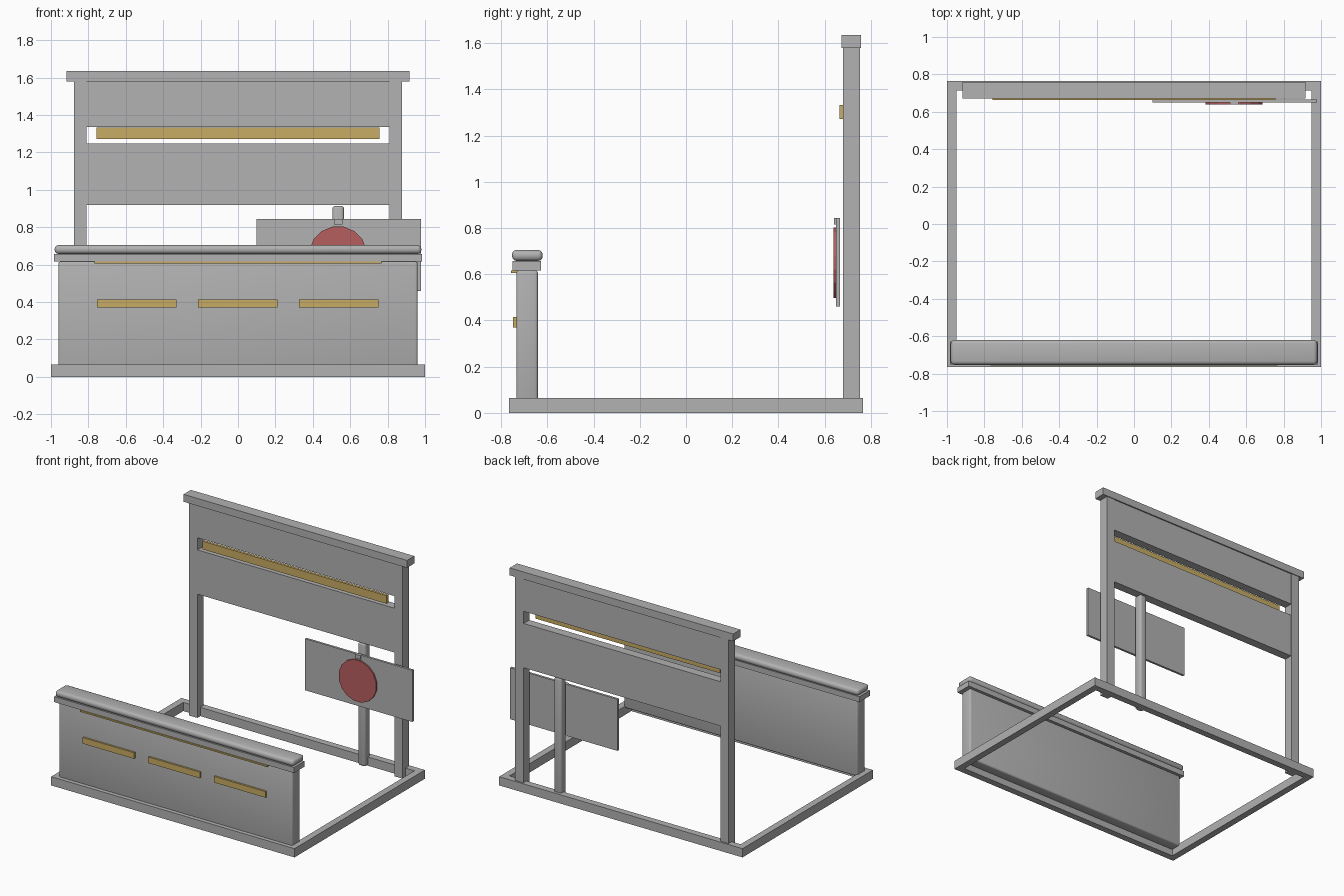
import bpy, math

if "Cube" in bpy.data.objects:
    bpy.data.objects.remove(bpy.data.objects["Cube"])


def material(name, rgb):
    m = bpy.data.materials.new(name)
    m.diffuse_color = (*rgb, 1)
    m.use_nodes = True
    m.node_tree.nodes["Principled BSDF"].inputs["Base Color"].default_value = m.diffuse_color
    return m


GREY = material("grey", (0.445, 0.445, 0.445))
YELLOW = material("yellow", (0.578, 0.413, 0.127))
RED = material("red", (0.468, 0.112, 0.112))


def box(name, x, y, z, mat=GREY, bevel=0, segments=3):
    """Box from (min, max) ranges, with optional rounded edges."""
    bpy.ops.mesh.primitive_cube_add(
        size=1, location=[(a + b) / 2 for a, b in (x, y, z)])
    o = bpy.context.object
    o.name = name
    o.scale = [b - a for a, b in (x, y, z)]
    bpy.ops.object.transform_apply(location=False, rotation=False, scale=True)
    o.data.materials.append(mat)
    if bevel:
        mod = o.modifiers.new("round", 'BEVEL')
        mod.width, mod.segments = bevel, segments
        bpy.ops.object.modifier_apply(modifier="round")
        bpy.ops.object.shade_smooth_by_angle(angle=math.radians(40))
    return o


# Floor frame
box("front_rail", (-1, 1), (-0.765, -0.715), (0, 0.065))
box("back_rail", (-1, 1), (0.715, 0.765), (0, 0.065))
for side, s in (("left", -1), ("right", 1)):
    box(side + "_rail", sorted((s * 0.95, s)), (-0.715, 0.715), (0, 0.065))
    # Back posts
    box(side + "_back_post", sorted((s * 0.81, s * 0.877)),
        (0.68, 0.752), (0, 1.58))

# Back wall: cap, two panels and the bar across the gap
box("top_cap", (-0.918, 0.918), (0.672, 0.758), (1.58, 1.635))
box("upper_panel", (-0.81, 0.81), (0.682, 0.748), (1.337, 1.58))
box("lower_panel", (-0.81, 0.81), (0.682, 0.748), (0.918, 1.247))
box("light_bar", (-0.757, 0.757), (0.664, 0.684), (1.273, 1.333), YELLOW)

# Counter with ledge and padded top
box("counter_body", (-0.96, 0.96), (-0.734, -0.641), (0.05, 0.617), bevel=0.012)
box("counter_ledge", (-0.985, 0.985), (-0.75, -0.627), (0.617, 0.658))
box("counter_top", (-0.98, 0.98), (-0.753, -0.62), (0.658, 0.705), bevel=0.02)
box("ledge_strip", (-0.767, 0.767), (-0.757, -0.732), (0.606, 0.617), YELLOW)
for i, cx in enumerate((-0.542, -0.002, 0.538)):
    box(f"counter_plate_{i + 1}", (cx - 0.212, cx + 0.212),
        (-0.748, -0.733), (0.37, 0.415), YELLOW)

# Sign board on a rounded pole
box("sign_pole", (0.505, 0.567), (0.682, 0.744), (0, 0.915), bevel=0.016)
box("sign_board", (0.098, 0.978), (0.649, 0.666), (0.46, 0.843))
box("sign_clip", (0.513, 0.558), (0.64, 0.65), (0.815, 0.843))
bpy.ops.mesh.primitive_cylinder_add(
    vertices=16, radius=0.156, depth=0.012, location=(0.535, 0.644, 0.65),
    rotation=(math.pi / 2, 0, 0))
disc = bpy.context.object
disc.name = "sign_disc"
# Turn by half a side so the disc has a flat top edge
disc.rotation_euler = (math.pi / 2, math.pi / 16, 0)
disc.data.materials.append(RED)
